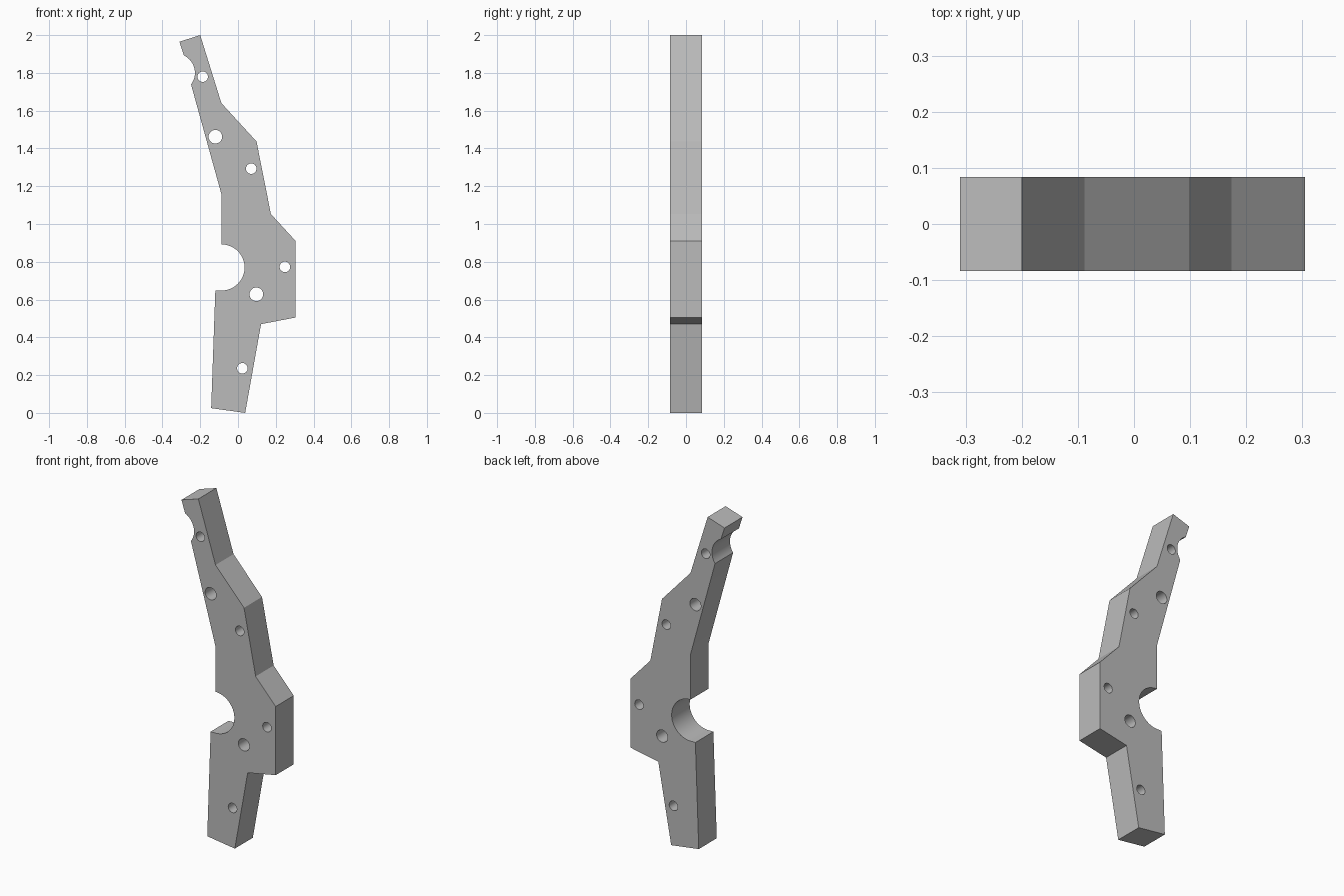
import bpy, bmesh
from math import sin, cos, radians
from mathutils import Vector

cube = bpy.data.objects.get("Cube")
if cube:
    bpy.data.objects.remove(cube, do_unlink=True)

HALF_DEPTH = 0.084


def arc(x, z, r, start, end, steps):
    """Points along an arc, angles in degrees."""
    angles = [radians(start + (end - start) * i / steps) for i in range(steps + 1)]
    return [(x + r * cos(a), z + r * sin(a)) for a in angles]


def add_loop(bm, points):
    """Closed loop of edges in the front plane."""
    verts = [bm.verts.new((x, -HALF_DEPTH, z)) for x, z in points]
    return [bm.edges.new((v, verts[i - 1])) for i, v in enumerate(verts)]


# Outer profile with the large and small round notches
outline = [(-0.31, 1.965), (-0.2, 2.0), (-0.088, 1.64), (0.098, 1.437),
           (0.174, 1.053), (0.305, 0.91), (0.305, 0.505), (0.122, 0.47),
           (0.038, 0.0), (-0.142, 0.025), (-0.12, 0.648)]
outline += arc(-0.087, 0.77, 0.122, -90, 90, 24)
outline += [(-0.087, 1.155)]
outline += arc(-0.33, 1.8, 0.102, -37, 65, 14)

# Bolt holes: x, z, radius
holes = [(-0.187, 1.78, 0.028), (-0.12, 1.462, 0.036), (0.07, 1.293, 0.028),
         (0.248, 0.773, 0.028), (0.097, 0.628, 0.036), (0.023, 0.236, 0.028)]

bm = bmesh.new()
edges = add_loop(bm, outline)
for x, z, r in holes:
    edges += add_loop(bm, arc(x, z, r, 0, 360, 32)[:-1])

# Fill the plate around the holes, then give it thickness
bmesh.ops.triangle_fill(bm, edges=edges, use_beauty=True, normal=Vector((0, -1, 0)))
grown = bmesh.ops.extrude_face_region(bm, geom=bm.faces[:], use_keep_orig=True)
back = [g for g in grown["geom"] if isinstance(g, bmesh.types.BMVert)]
bmesh.ops.translate(bm, verts=back, vec=(0, 2 * HALF_DEPTH, 0))
bmesh.ops.recalc_face_normals(bm, faces=bm.faces[:])

mesh = bpy.data.meshes.new("side_plate")
bm.to_mesh(mesh)
bm.free()
plate = bpy.data.objects.new("side_plate", mesh)
bpy.context.collection.objects.link(plate)

# Plain grey finish
grey = bpy.data.materials.new("plain_grey")
grey.use_nodes = True
colour = (0.5, 0.5, 0.5, 1)
grey.diffuse_color = colour
grey.node_tree.nodes["Principled BSDF"].inputs["Base Color"].default_value = colour
mesh.materials.append(grey)

# Smooth hole walls, crisp outline
bpy.context.view_layer.objects.active = plate
plate.select_set(True)
bpy.ops.object.shade_smooth_by_angle(angle=radians(20))
